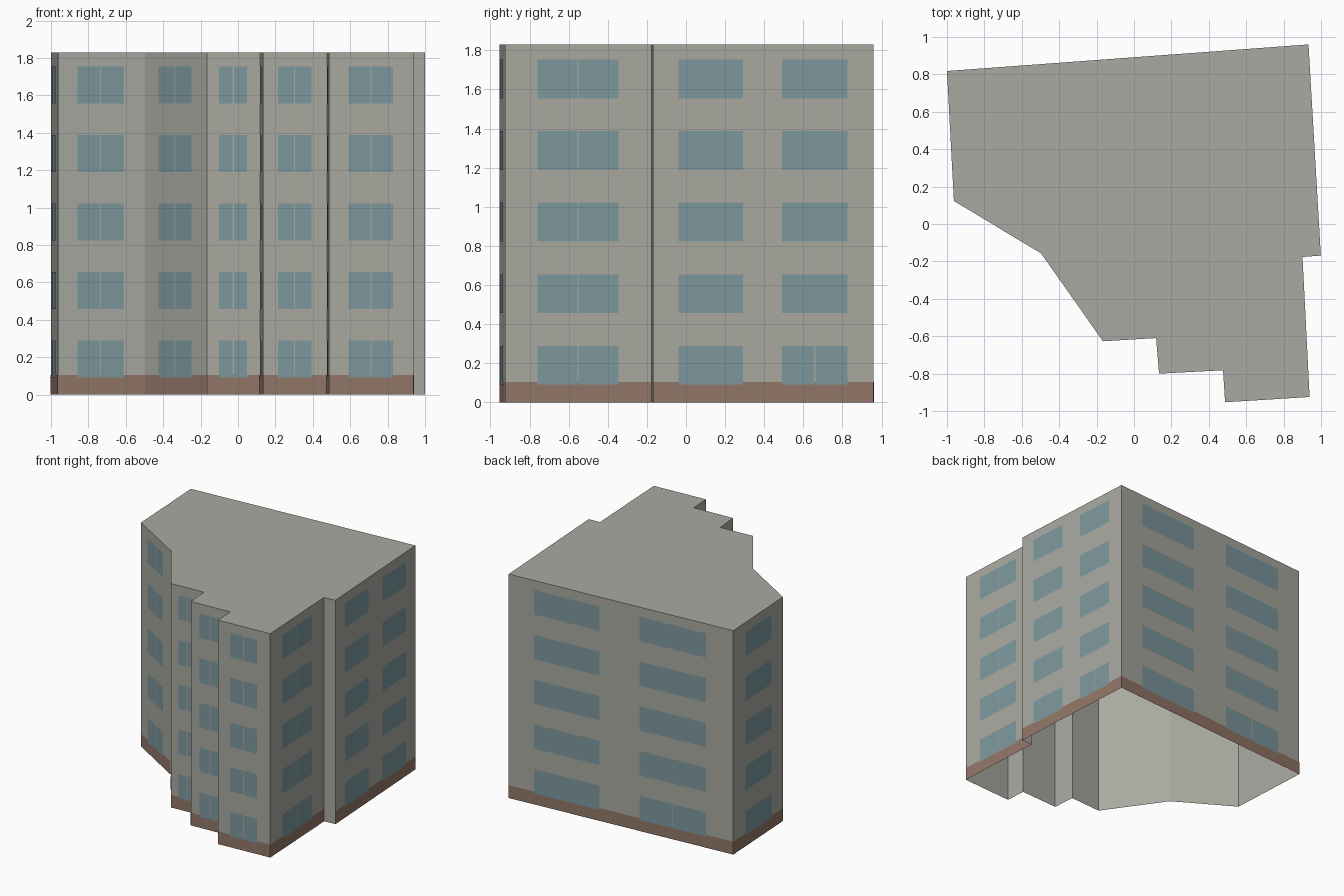
import bpy, bmesh
from mathutils import Vector

if "Cube" in bpy.data.objects:
    bpy.data.objects.remove(bpy.data.objects["Cube"], do_unlink=True)

HEIGHT, FLOORS, BASE = 1.83, 5, 0.105
STOREY = HEIGHT / FLOORS
SILL, WIN_H, GAP = 0.091, 0.198, 0.006

# Footprint, counter-clockwise from the back left corner
PLAN = [Vector(p) for p in (
    (-1.0, 0.818), (-0.963, 0.123), (-0.497, -0.157), (-0.166, -0.627),
    (0.118, -0.61), (0.134, -0.80), (0.476, -0.782), (0.487, -0.953),
    (0.939, -0.925), (0.901, -0.176), (0.999, -0.169), (0.933, 0.96))]

# Window bays per wall: (start, end, which floors have a split pane)
ALL, GROUND, NONE = range(FLOORS), (0,), ()
PAIR = [(0.115, 0.407, NONE), (0.585, 0.88, GROUND)]
BAYS = {i: [(0.23, 0.757, ALL)] for i in range(9)}
BAYS[0] = [(0.24, 0.76, NONE)]
BAYS[8] = [(0.222, 0.773, ALL)]
BAYS[10] = BAYS[11] = PAIR
BLANK_WALL = 9


def material(name, rgb):
    mat = bpy.data.materials.new(name)
    mat.use_nodes = True
    mat.diffuse_color = (*rgb, 1)
    bsdf = mat.node_tree.nodes["Principled BSDF"]
    bsdf.inputs["Base Color"].default_value = (*rgb, 1)
    bsdf.inputs["Roughness"].default_value = 0.8
    return mat


def finish(bm, name, mat):
    mesh = bpy.data.meshes.new(name)
    bm.to_mesh(mesh)
    bm.free()
    mesh.materials.append(mat)
    obj = bpy.data.objects.new(name, mesh)
    bpy.context.collection.objects.link(obj)


def panel(bm, wall, s, e, z0, z1, lift):
    """Flat panel on a wall, from s to e along its length, lifted outward."""
    a, b = PLAN[wall], PLAN[(wall + 1) % len(PLAN)]
    d = b - a
    out = Vector((d.y, -d.x)).normalized() * lift
    p, q = a + d * s + out, a + d * e + out
    bm.faces.new([bm.verts.new((v.x, v.y, z))
                  for v, z in ((p, z0), (q, z0), (q, z1), (p, z1))])


concrete = material("warm grey concrete", (0.40, 0.40, 0.36))
brick = material("brown brick", (0.29, 0.185, 0.14))
glass = material("blue grey glass", (0.205, 0.315, 0.345))

# Walls and flat roof, open underneath
bm = bmesh.new()
low = [bm.verts.new((p.x, p.y, 0)) for p in PLAN]
top = [bm.verts.new((p.x, p.y, HEIGHT)) for p in PLAN]
for i in range(len(PLAN)):
    j = (i + 1) % len(PLAN)
    bm.faces.new((low[i], low[j], top[j], top[i]))
bm.faces.new(top)
finish(bm, "walls_and_roof", concrete)

# Brick band around the foot
bm = bmesh.new()
for i in range(len(PLAN)):
    if i != BLANK_WALL:
        panel(bm, i, 0, 1, 0, BASE, 0.002)
finish(bm, "brick_base", brick)

# Windows on every floor, some split into two panes
bm = bmesh.new()
for wall, bays in BAYS.items():
    length = (PLAN[(wall + 1) % len(PLAN)] - PLAN[wall]).length
    half = GAP / 2 / length
    for s, e, split in bays:
        mid = (s + e) / 2
        for floor in range(FLOORS):
            z = SILL + floor * STOREY
            panes = [(s, mid - half), (mid + half, e)] if floor in split else [(s, e)]
            for p, q in panes:
                panel(bm, wall, p, q, z, z + WIN_H, 0.004)
finish(bm, "windows", glass)
